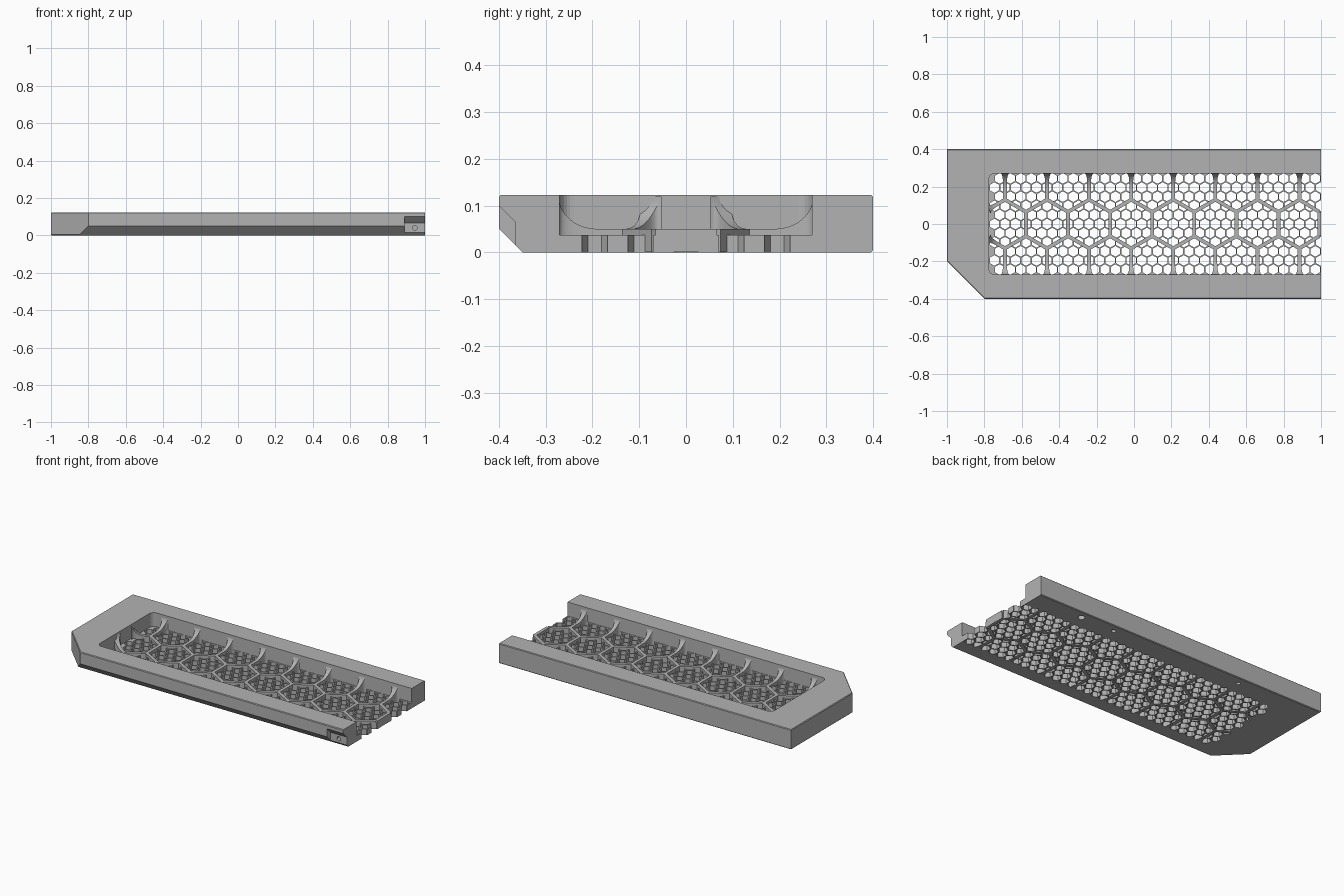
import bpy, bmesh, math
from mathutils import Vector

if "Cube" in bpy.data.objects:
    bpy.data.objects.remove(bpy.data.objects["Cube"])

H, FLOOR, RIB_TOP = 0.123, 0.037, 0.05
BIG = 0.225                     # large honeycomb pitch
SMALL = BIG / 4                 # small cell pitch
ROW = SMALL * math.sqrt(3) / 2
COL0 = 0.885                    # last large cell centre
WALL_X, WALL_Y = -0.775, 0.27   # pocket limits

grey = bpy.data.materials.new("plain_grey")
grey.use_nodes = True
grey.diffuse_color = (0.45, 0.45, 0.45, 1)
grey.node_tree.nodes["Principled BSDF"].inputs["Base Color"].default_value = (0.45, 0.45, 0.45, 1)


def prism(bm, ring, offset):
    """Closed prism from a ring of points pushed along offset."""
    off = Vector(offset)
    a = [bm.verts.new(p) for p in ring]
    b = [bm.verts.new(Vector(p) + off) for p in ring]
    bm.faces.new(a)
    bm.faces.new(b[::-1])
    n = len(a)
    for i in range(n):
        bm.faces.new((a[i], b[i], b[(i + 1) % n], a[(i + 1) % n]))


def disc(x, y, z, r, n):
    return [(x + r * math.sin(math.tau * i / n), y + r * math.cos(math.tau * i / n), z) for i in range(n)]


def finish(bm, name):
    bmesh.ops.recalc_face_normals(bm, faces=bm.faces)
    me = bpy.data.meshes.new(name)
    bm.to_mesh(me)
    bm.free()
    me.materials.append(grey)
    ob = bpy.data.objects.new(name, me)
    bpy.context.collection.objects.link(ob)
    return ob


def cut(target, bm, name):
    tool = finish(bm, name)
    tool.hide_render = True
    mod = target.modifiers.new(name, 'BOOLEAN')
    mod.operation, mod.solver, mod.object = 'DIFFERENCE', 'EXACT', tool
    bpy.context.view_layer.objects.active = target
    bpy.ops.object.modifier_apply(modifier=name)
    bpy.data.objects.remove(tool)


# Frame block with one clipped corner and fine edge breaks
bm = bmesh.new()
prism(bm, [(1, -0.4, 0), (1, 0.4, 0), (-1, 0.4, 0), (-1, -0.2, 0), (-0.8, -0.4, 0)], (0, 0, H))
edges = [e for e in bm.edges if abs(e.verts[0].co.z - e.verts[1].co.z) < 0.01
         and not (e.verts[0].co.x > 0.99 and e.verts[1].co.x > 0.99)]
bmesh.ops.bevel(bm, geom=edges, offset=0.004, segments=1, affect='EDGES')
frame = finish(bm, "tray_frame")

# Pocket with rounded far corners, open at the end
bm = bmesh.new()
R = 0.03
ring = [(1.1, WALL_Y, FLOOR)]
for sy, start in ((1, 90), (-1, 180)):
    for i in range(7):
        a = math.radians(start + 15 * i)
        ring.append((WALL_X + R + R * math.cos(a), sy * (WALL_Y - R) + R * math.sin(a), FLOOR))
ring.append((1.1, -WALL_Y, FLOOR))
prism(bm, ring, (0, 0, 0.2))
cut(frame, bm, "pocket_cutter")

# Slanted underside along the front
bm = bmesh.new()
prism(bm, [(-1.2, -0.45, 0.1), (-1.2, -0.3, -0.05), (-1.2, -0.45, -0.05)], (2.4, 0, 0))
cut(frame, bm, "chamfer_cutter")

# Connector notch at the open end
bm = bmesh.new()
prism(bm, [(0.89, -0.45, 0.1), (0.89, -0.4, 0.1), (0.89, -0.365, 0.065),
           (0.89, -0.365, 0.012), (0.89, -0.45, 0.012)], (0.2, 0, 0))
cut(frame, bm, "notch_cutter")

# Pin hole in the notch and blind holes underneath
bm = bmesh.new()
pin = [(x + 0.945, -0.38, y + 0.04) for x, y, z in disc(0, 0, 0, 0.013, 16)]
prism(bm, pin, (0, 0.07, 0))
for x, r in ((0.67, 0.02), (0.44, 0.013), (-0.45, 0.013)):
    prism(bm, disc(x, 0.35, -0.02, r, 16), (0, 0, 0.08))
cut(frame, bm, "hole_cutter")

# Small hexagonal openings through the floor
bm = bmesh.new()
for row in range(-5, 6):
    for col in range(-1, 34):
        x = COL0 + BIG / 2 + SMALL / 2 * (row % 2) - SMALL * col
        if WALL_X + 0.01 < x < 1.03:
            prism(bm, disc(x, row * ROW, -0.05, 0.0285, 6), (0, 0, 0.05 + FLOOR + 0.004))
cut(frame, bm, "cell_cutter")

# Large honeycomb ribs standing on the floor
bm = bmesh.new()
W = 0.01


def rib(a, b):
    a, b = (Vector((min(p[0], 1 - W), p[1], 0.001)) for p in (a, b))
    d = (b - a).normalized()
    s = Vector((-d.y, d.x, 0)) * W
    prism(bm, [a - s, b - s, b + s, a + s], (0, 0, RIB_TOP - 0.001))


apex, side = BIG / math.sqrt(3), BIG / math.sqrt(12)
columns = [COL0 - BIG * k for k in range(8)]
for x in columns:
    rib((x + BIG / 2, -side), (x + BIG / 2, side))
    for s in (-1, 1):
        rib((x, s * apex), (x, s * (WALL_Y + 0.02)))
        for t in (-1, 1):
            rib((x, s * apex), (x + t * BIG / 2, s * side))
finish(bm, "honeycomb_ribs")

# Flared fins sweeping from the ribs up the pocket walls
bm = bmesh.new()


def fin(foot, direction, length):
    d = Vector((*direction, 0)).normalized()
    s = Vector((-d.y, d.x, 0))
    prev = None
    steps = 10
    for i in range(steps + 1):
        a = math.pi / 2 * i / steps
        p = Vector((*foot, 0)) + d * length * math.sin(a)
        z = H - 0.004 - (H - 0.004 - RIB_TOP) * math.cos(a)
        w = W + 0.02 * (i / steps) ** 3
        low = Vector((0, 0, 0.002))
        up = Vector((0, 0, z))
        cur = [bm.verts.new(v) for v in (p - s * w + low, p + s * w + low, p + s * w + up, p - s * w + up)]
        if prev:
            for j in range(4):
                bm.faces.new((prev[j], prev[(j + 1) % 4], cur[(j + 1) % 4], cur[j]))
        else:
            bm.faces.new(cur)
        prev = cur
    bm.faces.new(prev[::-1])


for s in (-1, 1):
    for x in columns:
        fin((x, s * (WALL_Y - 0.08)), (0, s), 0.082)
    run = Vector((-BIG / 2, s * (side - apex))).normalized()
    end = Vector((WALL_X, s * (apex - (columns[-1] - WALL_X) / math.sqrt(3))))
    fin(end - run * 0.08, run, 0.085)
fins = finish(bm, "wall_fins")
bpy.ops.object.select_all(action='DESELECT')
fins.select_set(True)
bpy.context.view_layer.objects.active = fins
bpy.ops.object.shade_smooth_by_angle(angle=math.radians(30))
